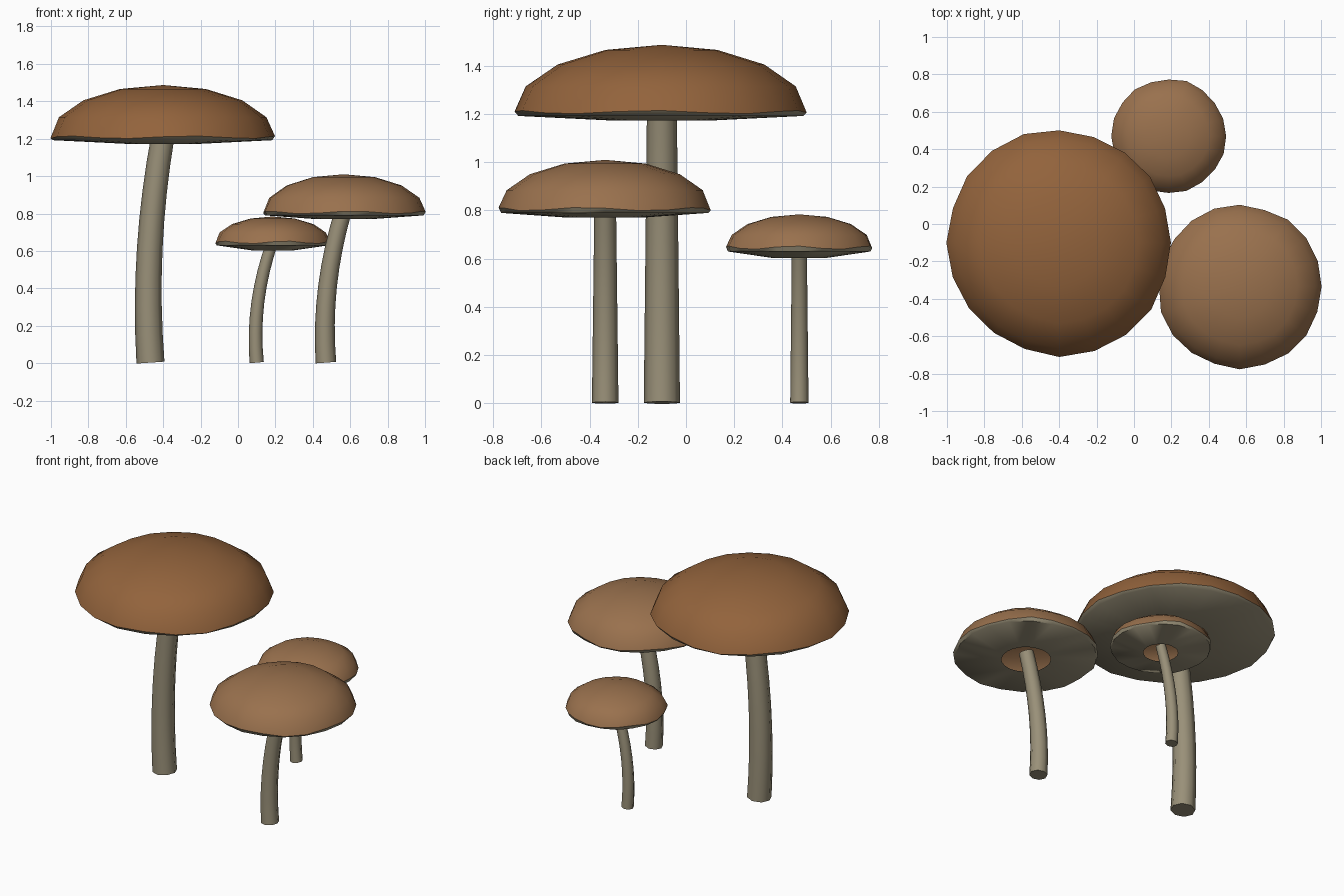
import bpy, bmesh, math, random
from mathutils import Vector

if "Cube" in bpy.data.objects:
    bpy.data.objects.remove(bpy.data.objects["Cube"])

random.seed(4)
SIDES = 20
TAU = 2 * math.pi


def material(name, rgb):
    m = bpy.data.materials.new(name)
    m.diffuse_color = (*rgb, 1)
    m.use_nodes = True
    m.node_tree.nodes["Principled BSDF"].inputs["Base Color"].default_value = m.diffuse_color
    return m


DARK = material("dark_cap", (0.29, 0.125, 0.045))
LIGHT = material("light_cap", (0.32, 0.165, 0.075))
PALE = material("pale_flesh", (0.32, 0.28, 0.19))


def loft(name, rings, mat, tip=None, cap_ends=False, angle=50):
    """Skin a list of equal-length point rings, optionally closed by a tip."""
    bm = bmesh.new()
    loops = [[bm.verts.new(p) for p in r] for r in rings]
    for a, b in zip(loops, loops[1:]):
        n = len(a)
        for i in range(n):
            j = (i + 1) % n
            bm.faces.new((a[i], a[j], b[j], b[i]))
    if tip is not None:
        t, last = bm.verts.new(tip), loops[-1]
        for i in range(len(last)):
            bm.faces.new((last[i], last[(i + 1) % len(last)], t))
    if cap_ends:
        bm.faces.new(loops[0][::-1])
        bm.faces.new(loops[-1])
    me = bpy.data.meshes.new(name)
    bm.to_mesh(me)
    bm.free()
    ob = bpy.data.objects.new(name, me)
    bpy.context.collection.objects.link(ob)
    me.materials.append(mat)
    bpy.ops.object.select_all(action='DESELECT')
    ob.select_set(True)
    bpy.context.view_layer.objects.active = ob
    bpy.ops.object.shade_smooth_by_angle(angle=math.radians(angle))
    return ob


def mushroom(prefix, centre, radius, rim, top, under, base_x, ctrl_x, r0, r1, mat):
    cx, cy = centre
    # slightly irregular rim shared by cap and gills
    wobble = [1 + random.uniform(-0.02, 0.012) for _ in range(SIDES)]
    phase = random.uniform(0, TAU)

    def ring(r, z, wave):
        pts = []
        for i in range(SIDES):
            a = TAU * i / SIDES
            pts.append(Vector((cx + r * wobble[i] * math.cos(a),
                               cy + r * wobble[i] * math.sin(a),
                               z + wave * math.sin(5 * a + phase))))
        return pts

    # domed cap
    dome = []
    for k in range(4):
        a = math.radians(22.5 * k)
        dome.append(ring(radius * math.cos(a), rim + (top - rim) * math.sin(a),
                         0.007 * (k == 0)))
    loft(prefix + "_cap", dome, mat, tip=(cx, cy, top))

    # gill underside: rolled lip and shallow cone with an open middle
    gills = [ring(radius * 0.34, under, 0),
             ring(radius * 0.975, rim - 0.016, 0),
             ring(radius, rim, 0.007)]
    loft(prefix + "_gills", gills, PALE)

    # curved tapering stem
    p0, p2 = Vector((base_x, cy, 0.003)), Vector((cx, cy, under + 0.05))
    p1 = Vector((ctrl_x, cy, p2.z / 2))
    rings = []
    for k in range(9):
        t = k / 8
        p = p0 * (1 - t) ** 2 + p1 * 2 * t * (1 - t) + p2 * t * t
        d = ((p1 - p0) * (1 - t) + (p2 - p1) * t).normalized()
        side, r = Vector((d.z, 0, -d.x)), r0 + (r1 - r0) * t
        rings.append([p + side * r * math.cos(TAU * i / 8)
                      + Vector((0, r * math.sin(TAU * i / 8), 0)) for i in range(8)])
    loft(prefix + "_stem", rings, PALE, cap_ends=True)


mushroom("large", (-0.4, -0.1), 0.605, 1.208, 1.487, 1.173, -0.468, -0.51, 0.075, 0.062, DARK)
mushroom("medium", (0.565, -0.335), 0.438, 0.806, 1.01, 0.77, 0.47, 0.44, 0.055, 0.045, LIGHT)
mushroom("small", (0.185, 0.47), 0.308, 0.646, 0.784, 0.602, 0.1, 0.07, 0.038, 0.031, LIGHT)
